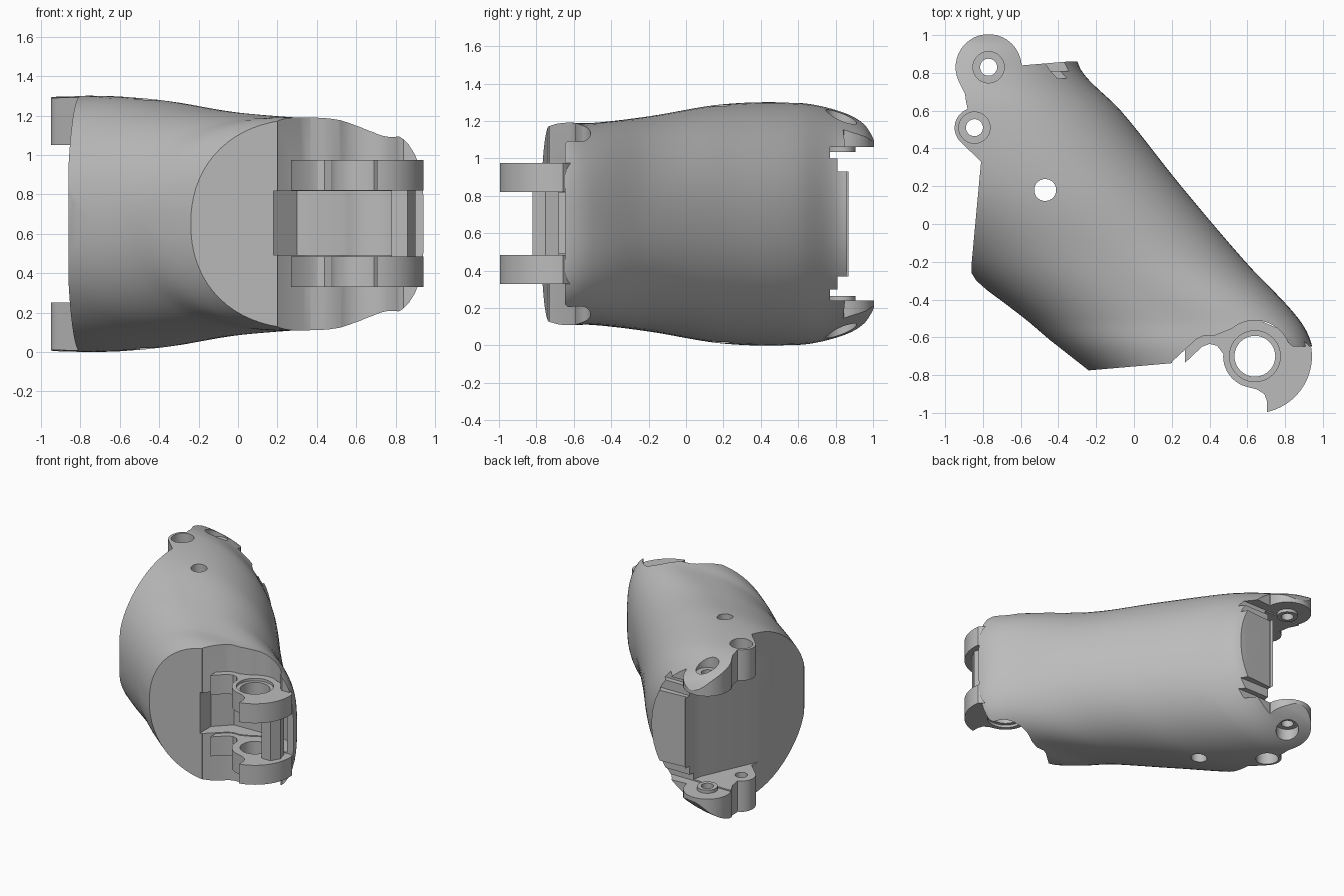
import bpy, bmesh
from math import sin, cos, pi, radians

cube = bpy.data.objects.get("Cube")
if cube:
    bpy.data.objects.remove(cube)

grey = bpy.data.materials.new("plain_grey")
grey.use_nodes = True
grey.diffuse_color = (0.5, 0.5, 0.5, 1)
grey.node_tree.nodes["Principled BSDF"].inputs["Base Color"].default_value = (0.5, 0.5, 0.5, 1)

MID = 0.65                    # height of the horizontal mirror plane
HINGE = (0.64, -0.70)         # front hinge axis
PIN = (-0.77, 0.83)           # back hinge axis
SIDE = (-0.845, 0.51)         # second back hole


def make(name, bm):
    bmesh.ops.recalc_face_normals(bm, faces=bm.faces)
    if bm.calc_volume(signed=True) < 0:
        bmesh.ops.reverse_faces(bm, faces=bm.faces)
    mesh = bpy.data.meshes.new(name)
    bm.to_mesh(mesh)
    bm.free()
    mesh.materials.append(grey)
    ob = bpy.data.objects.new(name, mesh)
    bpy.context.collection.objects.link(ob)
    return ob


def prism(name, outline, z0, z1):
    bm = bmesh.new()
    rings = [[bm.verts.new((x, y, z)) for x, y in outline] for z in (z0, z1)]
    bm.faces.new(rings[0][::-1])
    bm.faces.new(rings[1])
    n = len(outline)
    for i in range(n):
        j = (i + 1) % n
        bm.faces.new((rings[0][i], rings[0][j], rings[1][j], rings[1][i]))
    return make(name, bm)


def arc(c, r, a0, a1, n=20):
    angles = [radians(a0 + (a1 - a0) * i / n) for i in range(n + 1)]
    return [(c[0] + r * cos(a), c[1] + r * sin(a)) for a in angles]


def circle(c, r):
    return arc(c, r, 0, 360, 40)[:-1]


def combine(ob, tool, operation="DIFFERENCE"):
    mod = ob.modifiers.new("shape", "BOOLEAN")
    mod.operation = operation
    mod.solver = "EXACT"
    mod.object = tool
    bpy.context.view_layer.objects.active = ob
    bpy.ops.object.modifier_apply(modifier=mod.name)
    bpy.data.objects.remove(tool)


def cut(ob, outline, z0, z1, both=False):
    combine(ob, prism("cutter", outline, z0, z1))
    if both:
        combine(ob, prism("cutter", outline, 2 * MID - z1, 2 * MID - z0))


def smooth(ob):
    bpy.ops.object.select_all(action="DESELECT")
    ob.select_set(True)
    bpy.context.view_layer.objects.active = ob
    bpy.ops.object.shade_smooth_by_angle(angle=radians(28))


# Shell stations: y, left x, right x, half height, roundness of the right side
stations = [(-0.85, -0.14, 0.93, 0.51, 3.6), (-0.66, -0.39, 0.945, 0.54, 3.6),
            (-0.5, -0.58, 0.87, 0.54, 3.1), (-0.2, -0.97, 0.59, 0.575, 2.3),
            (0.2, -1.4, 0.25, 0.64, 2.15), (0.6, -1.65, -0.07, 0.647, 2.15),
            (0.8, -1.7, -0.27, 0.61, 2.15), (0.95, -1.7, -0.32, 0.54, 2.15),
            (1.03, -1.7, -0.33, 0.43, 2.15)]


def spline(pts, steps):
    def slope(i):
        a, b = pts[max(i - 1, 0)], pts[min(i + 1, len(pts) - 1)]
        return [(q - p) / (b[0] - a[0]) for p, q in zip(a, b)]
    for i in range(len(pts) - 1):
        a, b, ma, mb = pts[i], pts[i + 1], slope(i), slope(i + 1)
        h = b[0] - a[0]
        for s in range(steps):
            t = s / steps
            u = t * t * (3 - 2 * t)
            yield [p + (q - p) * u + h * (m * t * (1 - t) ** 2 - k * t * t * (1 - t))
                   for p, q, m, k in zip(a, b, ma, mb)]
    yield pts[-1]


# Lofted shell
bm = bmesh.new()
N = 72
rings = []
for y, xl, xr, hh, power in spline(stations, 7):
    ring = []
    for i in range(N):
        c, s = cos(2 * pi * i / N), sin(2 * pi * i / N)
        n = power if c > 0 else 2.15
        f = (abs(c) ** n + abs(s) ** n) ** (-1 / n)
        ring.append(bm.verts.new(((xl + xr) / 2 + (xr - xl) / 2 * c * f, y, MID + hh * s * f)))
    rings.append(ring)
for a, b in zip(rings, rings[1:]):
    for i in range(N):
        j = (i + 1) % N
        bm.faces.new((a[i], a[j], b[j], b[i]))
bm.faces.new(rings[0][::-1])
bm.faces.new(rings[-1])
body = make("limb_shell", bm)

# Trim to the plan outline, including the lobes of the back hinge ears
plan = [(-0.24, -0.775), (0.28, -0.73), (0.6, -0.7), (1.1, -0.7), (1.1, 0.9),
        (-0.35, 0.86), (-0.59, 0.84)]
plan += arc(PIN, 0.175, 5, 205)
plan += [(-0.895, 0.69), (-0.89, 0.65)]
plan += arc(SIDE, 0.105, 110, 225, 12)
plan += [(-0.81, 0.33), (-0.86, -0.21), (-0.86, -0.26), (-0.835, -0.3), (-0.75, -0.375)]
combine(body, prism("trim", plan, -0.5, 2), "INTERSECT")

# Clearance around the front hinge
clear = [(0.2, -0.9), (0.2, -0.73), (0.33, -0.61), (0.37, -0.59), (0.43, -0.59), (0.48, -0.57)]
clear += arc(HINGE, 0.19, 130, 22)
clear += [(0.84, -0.648), (1.2, -0.648), (1.2, -0.9)]
cut(body, clear, -0.5, 2)
slot = [(0.18, -0.9), (0.18, -0.6), (0.3, -0.48)] + arc(HINGE, 0.25, 115, -30) + [(0.85, -0.9)]
cut(body, slot, 0.492, 0.818)

# Shallow pocket between the back ears, with a stepped notch in the back wall
cut(body, [(-1.2, 0.24), (-0.825, 0.24), (-0.62, 0.7), (-0.6, 0.8), (-0.6, 1.2), (-1.2, 1.2)],
    0.25, 1.05)
for y, z0, z1 in ((0.77, 1.0, 1.06), (0.81, 0.93, 1.02)):
    cut(body, [(-1.3, y), (0.2, y), (0.2, 1.3), (-1.3, 1.3)], z0, z1, True)

# Pin holes with counterbores, and the cord hole
for c, r in ((PIN, 0.045), (SIDE, 0.045), ((-0.47, 0.18), 0.058)):
    cut(body, circle(c, r), -0.5, 2)
for c in (PIN, SIDE):
    cut(body, circle(c, 0.083), 1.17, 2, True)
smooth(body)

# Front hinge knuckles, with the hooked stop
knuckle = [(0.27, -0.735), (0.36, -0.65), (0.4, -0.635), (0.44, -0.645), (0.475, -0.69)]
knuckle += arc(HINGE, 0.168, 180, 255, 10)
knuckle += [(0.65, -0.875), (0.69, -0.9), (0.705, -0.94), (0.705, -0.995)]
knuckle += arc(HINGE, 0.302, -76, 8)
knuckle += [(0.88, -0.6), (0.78, -0.56), (0.64, -0.5), (0.4, -0.5), (0.27, -0.6)]
for name, z0, step in (("lower_knuckle", 0.33, 0.33), ("upper_knuckle", 0.82, 0.975)):
    ob = prism(name, knuckle, z0, z0 + 0.155)
    cut(ob, circle(HINGE, 0.108), 0, 2)
    cut(ob, circle(HINGE, 0.135), step - 0.02, step + 0.02)
    smooth(ob)

# Post joining the knuckles
prism("knuckle_post", [(0.78, -0.82), (0.86, -0.82), (0.9, -0.75), (0.88, -0.68), (0.8, -0.68)],
      0.48, 0.83)

# Washer faces inside the back ears
for name, z0 in (("lower_washer", 0.24), ("upper_washer", 1.035)):
    ob = prism(name, circle(PIN, 0.075), z0, z0 + 0.025)
    cut(ob, circle(PIN, 0.045), 0, 2)
    smooth(ob)
